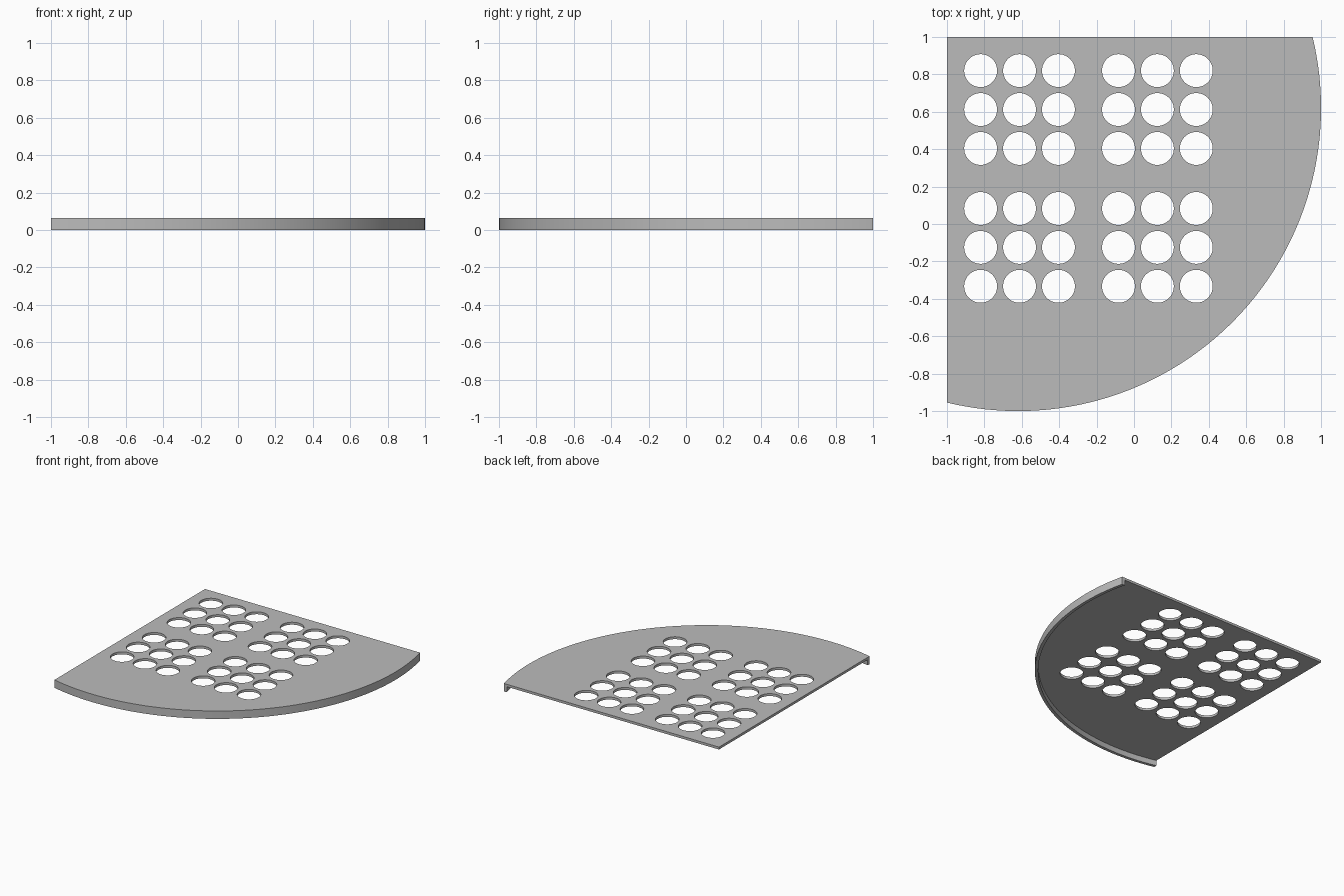
import bpy
import bmesh
from math import atan2, cos, sin, pi, radians

cube = bpy.data.objects.get("Cube")
if cube:
    bpy.data.objects.remove(cube, do_unlink=True)

CENTRE = (-0.62, 0.62)
RADIUS = 1.62
RIM = 0.025
HEIGHT = 0.065
PLATE = 0.02

grey = bpy.data.materials.new("plain grey")
grey.use_nodes = True
colour = (0.5, 0.5, 0.5, 1)
grey.diffuse_color = colour
grey.node_tree.nodes["Principled BSDF"].inputs["Base Color"].default_value = colour


def arc(radius, steps=96):
    """Arc from the left straight edge round to the back straight edge."""
    cx, cy = CENTRE
    reach = (radius ** 2 - (1 - cy) ** 2) ** 0.5
    start, end = atan2(-reach, -1 - cx), atan2(1 - cy, reach)
    angles = [start + (end - start) * i / steps for i in range(steps + 1)]
    return [(cx + radius * cos(a), cy + radius * sin(a)) for a in angles]


def circle(x, y, radius, steps=48):
    return [(x + radius * cos(2 * pi * i / steps), y + radius * sin(2 * pi * i / steps))
            for i in range(steps)]


def slab(name, outlines, bottom, top):
    """Extrude closed outlines; inner outlines become holes."""
    curve = bpy.data.curves.new(name + " outline", "CURVE")
    curve.dimensions = "2D"
    curve.fill_mode = "BOTH"
    curve.extrude = (top - bottom) / 2
    for points in outlines:
        spline = curve.splines.new("POLY")
        spline.points.add(len(points) - 1)
        for point, (x, y) in zip(spline.points, points):
            point.co = (x, y, 0, 1)
        spline.use_cyclic_u = True
    helper = bpy.data.objects.new(name + " outline", curve)
    bpy.context.collection.objects.link(helper)
    bpy.context.view_layer.update()
    graph = bpy.context.evaluated_depsgraph_get()
    mesh = bpy.data.meshes.new_from_object(helper.evaluated_get(graph))
    bpy.data.objects.remove(helper, do_unlink=True)

    # Weld the caps to the walls and lift into place
    bm = bmesh.new()
    bm.from_mesh(mesh)
    bmesh.ops.remove_doubles(bm, verts=bm.verts, dist=0.0001)
    bmesh.ops.recalc_face_normals(bm, faces=bm.faces)
    bmesh.ops.translate(bm, verts=bm.verts, vec=(0, 0, (top + bottom) / 2))
    bm.to_mesh(mesh)
    bm.free()
    mesh.name = name
    mesh.materials.clear()
    mesh.materials.append(grey)
    obj = bpy.data.objects.new(name, mesh)
    bpy.context.collection.objects.link(obj)
    bpy.ops.object.select_all(action="DESELECT")
    obj.select_set(True)
    bpy.context.view_layer.objects.active = obj
    bpy.ops.object.shade_smooth_by_angle(angle=radians(30))
    return obj


# Perforated plate: two by two groups of three by three holes
offsets = [group + 0.208 * i for group in (-0.82, -0.083) for i in range(3)]
holes = [circle(x, -y, 0.088) for x in offsets for y in offsets]
slab("perforated_plate", [[(-1, 1)] + arc(RADIUS)] + holes, HEIGHT - PLATE, HEIGHT)

# Lip hanging below the curved edge
slab("curved_rim", [arc(RADIUS) + arc(RADIUS - RIM)[::-1]], 0, HEIGHT - PLATE)
